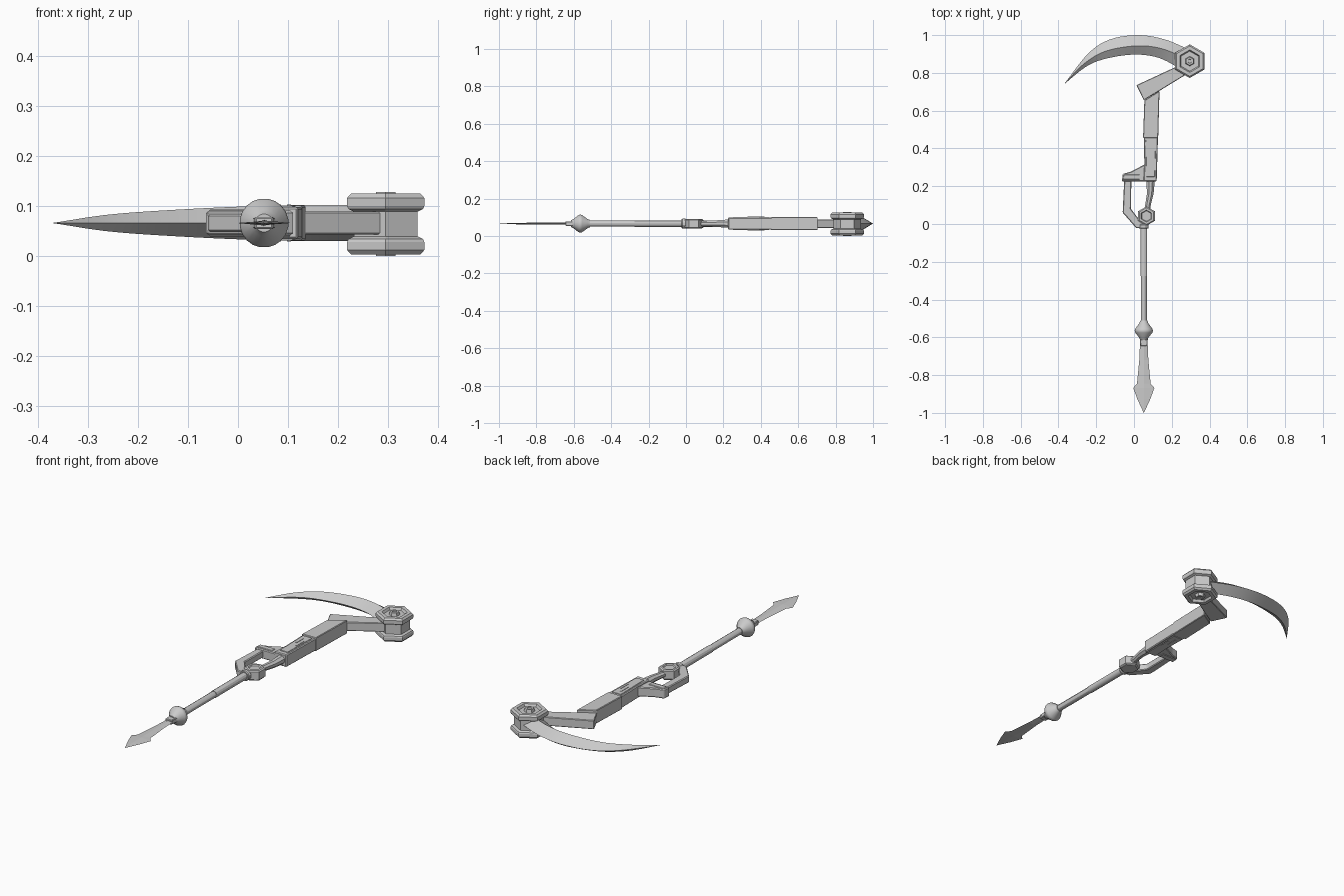
import bpy, bmesh, math
from mathutils import Vector

if "Cube" in bpy.data.objects:
    bpy.data.objects.remove(bpy.data.objects["Cube"])

ZC = 0.066      # mid-plane of the weapon
HX = 0.052      # handle axis

grey = bpy.data.materials.new("steel grey")
grey.diffuse_color = (0.6, 0.6, 0.6, 1)
grey.use_nodes = True
grey.node_tree.nodes["Principled BSDF"].inputs["Base Color"].default_value = grey.diffuse_color


def finish(name, bm, bevel=0.0, smooth=None):
    bmesh.ops.remove_doubles(bm, verts=bm.verts, dist=1e-5)
    bmesh.ops.recalc_face_normals(bm, faces=bm.faces)
    me = bpy.data.meshes.new(name)
    bm.to_mesh(me)
    bm.free()
    me.materials.append(grey)
    ob = bpy.data.objects.new(name, me)
    bpy.context.collection.objects.link(ob)
    if bevel:
        m = ob.modifiers.new("bevel", 'BEVEL')
        m.width, m.segments, m.limit_method = bevel, 1, 'ANGLE'
    if smooth:
        bpy.ops.object.select_all(action='DESELECT')
        ob.select_set(True)
        bpy.context.view_layer.objects.active = ob
        bpy.ops.object.shade_smooth_by_angle(angle=math.radians(smooth))
    return ob


def loft(name, rings, bevel=0.0, smooth=None):
    """Skin equal-sized rings of points and cap both ends."""
    bm = bmesh.new()
    vs = [[bm.verts.new(p) for p in r] for r in rings]
    n = len(rings[0])
    for a, b in zip(vs, vs[1:]):
        for i in range(n):
            j = (i + 1) % n
            bm.faces.new((a[i], a[j], b[j], b[i]))
    bm.faces.new(vs[0])
    bm.faces.new(vs[-1])
    bmesh.ops.dissolve_degenerate(bm, dist=1e-5, edges=bm.edges)
    return finish(name, bm, bevel, smooth)


def prism(name, pts, half, bevel=0.0, zc=ZC):
    """Flat outline extruded evenly about the mid-plane."""
    return loft(name, [[(x, y, zc + s * half) for x, y in pts] for s in (-1, 1)], bevel)


def turn_y(name, prof, sides, smooth=None, x=HX):
    """Turned part along y from (y, radius) pairs."""
    return loft(name, [[(x + r * math.cos(a), y, ZC + r * math.sin(a))
                        for a in [math.tau * (i + 0.5) / sides for i in range(sides)]]
                       for y, r in prof], 0, smooth)


def hex_z(name, cx, cy, prof, flip=1, zc=ZC):
    """Hexagonal stack along z from (radius, height above middle) pairs."""
    return loft(name, [[(cx + r * math.sin(math.tau * i / 6),
                         cy + r * math.cos(math.tau * i / 6), zc + flip * h)
                        for i in range(6)] for r, h in prof])


def spline(pts, steps):
    """Catmull-Rom curve through the points."""
    p = [Vector(q) for q in pts]
    p = [2 * p[0] - p[1]] + p + [2 * p[-1] - p[-2]]
    out = []
    for k in range(1, len(p) - 2):
        a, b, c, d = p[k - 1:k + 3]
        for s in range(steps):
            t = s / steps
            out.append(0.5 * (2 * b + (c - a) * t + (2 * a - 5 * b + 4 * c - d) * t * t
                              + (3 * b - a - 3 * c + d) * t ** 3))
    return out + [p[-2]]


# curved blade: diamond section swept along three arcs (back, ridge, edge)
back = spline([(-.37, .74), (-.245, .90), (-.13, .976), (.02, 1.0), (.16, .978), (.29, .925)], 5)
ridge = spline([(-.37, .74), (-.265, .848), (-.15, .915), (.01, .943), (.14, .930), (.27, .880)], 5)
edge = spline([(-.37, .74), (-.255, .832), (-.15, .875), (.0, .897), (.13, .880), (.25, .820)], 5)
thick = spline([(0, 0), (.016, 0), (.025, 0), (.033, 0), (.036, 0), (.036, 0)], 5)
rings = []
for o, r, e, h in zip(back, ridge, edge, thick):
    h = max(h.x, 0.0002)
    rings.append([(o.x, o.y, ZC), (r.x, r.y, ZC + h), (e.x, e.y, ZC), (r.x, r.y, ZC - h)])
loft("blade", rings, 0, 25)

# hexagonal hub: two recessed caps on a spindle
HUB = (0.295, 0.862)
hex_z("hub_spindle", *HUB, [(.073, -.03), (.073, .03)], 1, 0.064)
cap = [(.074, .025), (.086, .030), (.089, .036), (.089, .052), (.080, .061),
       (.060, .061), (.053, .049), (.026, .049), (.022, .064), (.012, .064), (.010, .060)]
for side, f in (("upper", 1), ("lower", -1)):
    hex_z("hub_cap_" + side, *HUB, cap, f, 0.064)

# angled arm and long shaft
prism("arm", [(.013, .735), (.235, .838), (.29, .862), (.29, .80), (.135, .705), (.052, .655)], .023, .003)
prism("upper_shaft", [(.055, .655), (.135, .705), (.128, .455), (.048, .455)], .035, .003)
prism("lower_shaft", [(.052, .46), (.127, .46), (.120, .225), (.05, .225), (.055, .31)], .032, .004)

# raised panels and ribs on both faces of the lower shaft
for f in (1, -1):
    z = ZC + f * .032
    prism("shaft_panel", [(.062, .445), (.115, .445), (.110, .25), (.066, .25)], .003, .001, z)
    for x, y in ((.078, .36), (.098, .33)):
        prism("shaft_rib", [(x, y), (x + .008, y), (x + .008, y + .06), (x, y + .06)], .005, 0, z)

# side bracket and hand guard
prism("bracket", [(.06, .318), (.05, .312), (-.015, .278), (-.06, .265), (-.064, .225), (.08, .225)], .024, .004)
prism("bracket_plate", [(-.055, .262), (.03, .262), (.03, .235), (-.058, .235)], .027, .002)
prism("hand_guard", [(-.052, .23), (-.06, .06), (.012, -.022), (.06, -.022), (.06, .005),
                     (.03, .02), (-.016, .08), (-.014, .23)], .018, .004)

# pivot nut
hex_z("pivot_nut", .066, .042, [(.044, -.025), (.051, -.020), (.051, .020), (.044, .025),
                                (.032, .025), (.028, .019), (.004, .019)])
hex_z("pivot_base", .066, .042, [(.044, -.027), (.044, 0)])

# waisted strut between pivot and shaft
loft("strut", [[(x + r * math.cos(a), y, ZC + r * math.sin(a))
                for a in [math.tau * (i + .5) / 8 for i in range(8)]]
               for x, y, r in ((.066, .05, .018), (.074, .10, .016), (.086, .16, .019), (.088, .23, .024))], 0, 30)

# handle with a joint and a collar
turn_y("handle_collar", [(-.024, .024), (-.020, .027), (-.004, .027), (.0, .024)], 12, 30)
turn_y("handle_upper", [(-.275, .0185), (0, .0185)], 12, 30)
turn_y("handle_lower", [(-.54, .0165), (-.27, .0165)], 12, 30)

# bulb pommel
turn_y("pommel", [(-.615, .018), (-.600, .026), (-.575, .046), (-.565, .049), (-.555, .046),
                  (-.525, .024), (-.512, .019)], 20, 40)

# spear point with a low centre ridge and its socket
prism("spear_socket", [(.03, -.60), (.074, -.60), (.070, -.645), (.034, -.645)], .012, .003)
rings = []
for y, w, h in ((-.60, .019, .006), (-.72, .024, .005), (-.845, .036, .005),
                (-.868, .056, .004), (-.93, .033, .003), (-1.0, .0005, .0005)):
    rings.append([(HX - w, y, ZC), (HX, y, ZC + h), (HX + w, y, ZC), (HX, y, ZC - h)])
loft("spear_point", rings)
